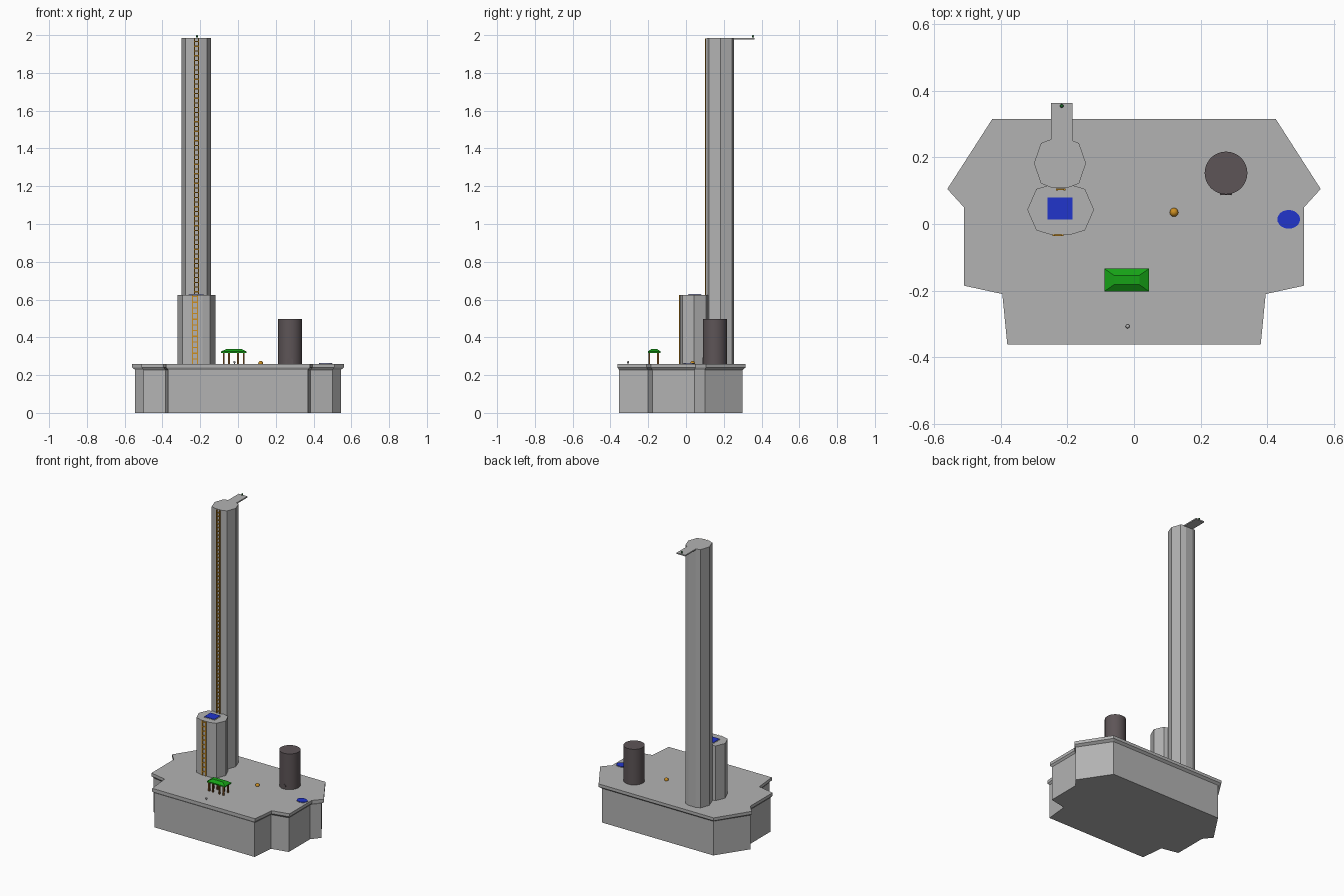
import bpy
import bmesh
import math

cube = bpy.data.objects.get("Cube")
if cube:
    bpy.data.objects.remove(cube, do_unlink=True)


def material(name, r, g, b):
    m = bpy.data.materials.new(name)
    m.use_nodes = True
    m.diffuse_color = (r, g, b, 1)
    bsdf = next(n for n in m.node_tree.nodes if n.type == 'BSDF_PRINCIPLED')
    bsdf.inputs["Base Color"].default_value = (r, g, b, 1)
    return m


STONE = material("grey stone", 0.45, 0.45, 0.45)
DARK = material("dark warm grey", 0.11, 0.09, 0.095)
BLUE = material("pool blue", 0.015, 0.035, 0.6)
ORANGE = material("amber", 0.6, 0.27, 0.015)
GREEN = material("roof green", 0.008, 0.36, 0.008)
BROWN = material("wood brown", 0.2, 0.08, 0.015)
LEAF = material("dark green", 0.01, 0.13, 0.02)


def finish(bm, name, mat):
    bmesh.ops.recalc_face_normals(bm, faces=bm.faces)
    mesh = bpy.data.meshes.new(name)
    bm.to_mesh(mesh)
    bm.free()
    mesh.materials.append(mat)
    ob = bpy.data.objects.new(name, mesh)
    bpy.context.collection.objects.link(ob)
    return ob


def loft(name, rings, mat):
    """Skin a stack of (outline, z) rings and cap both ends."""
    bm = bmesh.new()
    loops = [[bm.verts.new((x, y, z)) for x, y in pts] for pts, z in rings]
    n = len(loops[0])
    for a, b in zip(loops, loops[1:]):
        for i in range(n):
            j = (i + 1) % n
            bm.faces.new((a[i], a[j], b[j], b[i]))
    bm.faces.new(loops[0][::-1])
    bm.faces.new(loops[-1])
    return finish(bm, name, mat)


def rect(x, y, hx, hy):
    return [(x - hx, y - hy), (x + hx, y - hy), (x + hx, y + hy), (x - hx, y + hy)]


def ellipse(x, y, rx, ry, n):
    return [(x + rx * math.cos(math.tau * i / n), y + ry * math.sin(math.tau * i / n))
            for i in range(n)]


def mirrored(half):
    return half + [(-x, y) for x, y in reversed(half)]


def prism(name, pts, z0, z1, mat):
    return loft(name, [(pts, z0), (pts, z1)], mat)


def smooth(ob):
    bpy.ops.object.select_all(action='DESELECT')
    ob.select_set(True)
    bpy.context.view_layer.objects.active = ob
    bpy.ops.object.shade_smooth_by_angle()


def ball(name, x, y, z, r, mat):
    bm = bmesh.new()
    bmesh.ops.create_uvsphere(bm, u_segments=16, v_segments=10, radius=r)
    bmesh.ops.translate(bm, verts=bm.verts, vec=(x, y, z))
    smooth(finish(bm, name, mat))


# Platform: angular base with a flared rim
rim = mirrored([(0.38, -0.362), (0.395, -0.21), (0.51, -0.185), (0.51, 0.05),
                (0.56, 0.105), (0.425, 0.315)])
body = mirrored([(0.37, -0.355), (0.385, -0.202), (0.5, -0.178), (0.5, 0.045),
                 (0.545, 0.1), (0.412, 0.3)])
loft("platform", [(body, 0), (body, 0.228), (rim, 0.24), (rim, 0.26)], STONE)

# Two ten-sided towers
DECK = 0.26
side = [(0.033, -0.074), (0.073, -0.062), (0.1, 0), (0.073, 0.062), (0.033, 0.074)]


def tower(name, x, y, sx, sy, top):
    pts = [(x + px * sx, y + py * sy) for px, py in mirrored(side)]
    prism(name, pts, DECK - 0.01, top, STONE)


tower("short_tower", -0.22, 0.043, 1, 1, 0.625)
tower("tall_tower", -0.222, 0.182, 0.78, 0.98, 1.985)
prism("diving_board", rect(-0.217, 0.29, 0.032, 0.073), 1.977, 1.985, STONE)
prism("board_post", ellipse(-0.217, 0.354, 0.003, 0.003, 8), 1.985, 1.992, LEAF)
ball("board_knob", -0.217, 0.354, 1.9945, 0.0055, LEAF)


# Ladders: two rails and a run of rungs
def ladder(name, x, y, half, z0, z1, step):
    for s, label in ((-1, "right"), (1, "left")):
        prism(f"{name}_{label}_rail", rect(x + s * half, y, 0.003, 0.003), z0, z1, ORANGE)
    bm = bmesh.new()
    for i in range(1, int((z1 - z0) / step) + 1):
        made = bmesh.ops.create_cube(bm, size=1)["verts"]
        bmesh.ops.scale(bm, verts=made, vec=(2 * half, 0.005, 0.006))
        bmesh.ops.translate(bm, verts=made, vec=(x, y, z0 + i * step - 0.004))
    finish(bm, name + "_rungs", ORANGE)


ladder("short_ladder", -0.228, -0.033, 0.013, DECK, 0.625, 0.03)
ladder("tall_ladder", -0.22, 0.104, 0.011, 0.62, 1.983, 0.025)

# Pools
prism("square_pool_edge", rect(-0.222, 0.046, 0.041, 0.036), 0.62, 0.6265, STONE)
prism("square_pool_water", rect(-0.222, 0.047, 0.037, 0.033), 0.62, 0.629, BLUE)
prism("round_pool_edge", ellipse(0.464, 0.015, 0.036, 0.031, 24), 0.255, 0.2615, STONE)
prism("round_pool_water", ellipse(0.464, 0.014, 0.034, 0.028, 24), 0.255, 0.264, BLUE)

# Dark drum with a small arched door
drum = prism("drum", ellipse(0.276, 0.153, 0.064, 0.064, 48), 0.255, 0.498, DARK)
smooth(drum)
bm = bmesh.new()
arch = [(-0.016, 0), (0.016, 0)]
arch += [(0.016 * math.cos(math.pi * i / 8), 0.016 + 0.016 * math.sin(math.pi * i / 8))
         for i in range(9)]
face = bm.faces.new([bm.verts.new((0.276 + x, 0.087, DECK + z)) for x, z in arch])
new = bmesh.ops.extrude_face_region(bm, geom=[face])["geom"]
bmesh.ops.translate(bm, verts=[v for v in new if isinstance(v, bmesh.types.BMVert)],
                    vec=(0, 0.008, 0))
finish(bm, "drum_door", DARK)

# Shelter: hipped roof on two rows of posts
cx, cy = -0.022, -0.168
loft("shelter_roof", [(rect(cx, cy, 0.067, 0.034), 0.318),
                      (rect(cx, cy, 0.067, 0.034), 0.325),
                      (rect(cx, cy, 0.038, 0.014), 0.339)], GREEN)
for y in (cy - 0.027, cy + 0.02):
    for dx in (-0.054, -0.026, 0.022, 0.052):
        prism("shelter_post", rect(cx + dx, y, 0.0045, 0.0045), DECK, 0.32, BROWN)

# Small deck items
ball("amber_ball", 0.12, 0.035, 0.262, 0.013, ORANGE)
prism("marker_post", ellipse(-0.019, -0.307, 0.003, 0.003, 8), DECK, 0.268, STONE)
ball("marker_knob", -0.019, -0.307, 0.269, 0.006, STONE)
